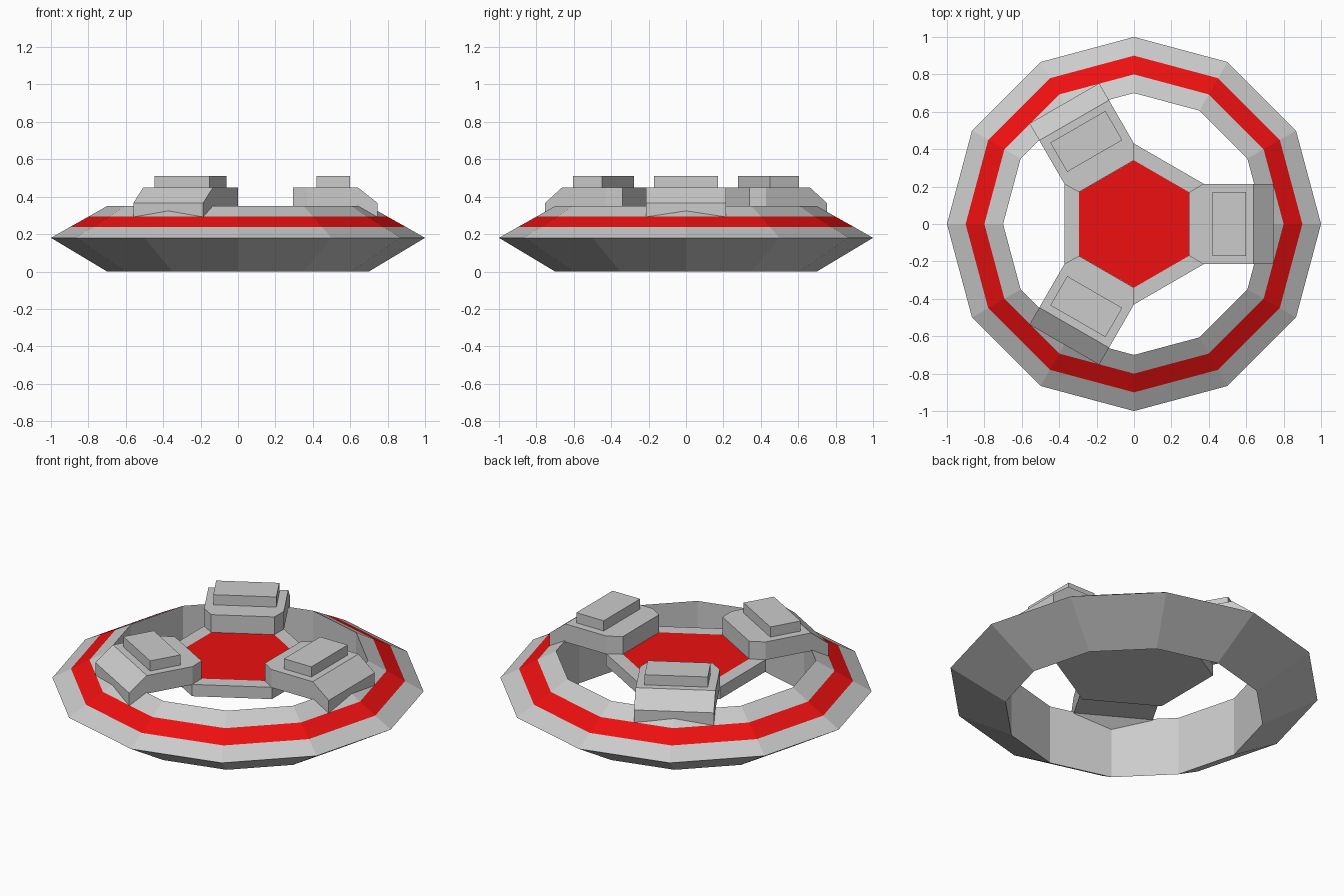
import bpy, bmesh
from math import cos, sin, pi, radians
from mathutils import Matrix

if "Cube" in bpy.data.objects:
    bpy.data.objects.remove(bpy.data.objects["Cube"])

red = bpy.data.materials.new("red")
red.diffuse_color = (0.85, 0.005, 0.005, 1)
red.use_nodes = True
red.node_tree.nodes["Principled BSDF"].inputs["Base Color"].default_value = red.diffuse_color
grey = bpy.data.materials.new("grey")
grey.diffuse_color = (0.8, 0.8, 0.8, 1)
grey.use_nodes = True
grey.node_tree.nodes["Principled BSDF"].inputs["Base Color"].default_value = grey.diffuse_color


def finish(name, bm, mats=()):
    bmesh.ops.recalc_face_normals(bm, faces=bm.faces[:])
    me = bpy.data.meshes.new(name)
    bm.to_mesh(me)
    bm.free()
    for m in mats:
        me.materials.append(m)
    ob = bpy.data.objects.new(name, me)
    bpy.context.collection.objects.link(ob)
    return ob


def bridge(bm, a, b, mat=0):
    n = len(a)
    for i in range(n):
        j = (i + 1) % n
        bm.faces.new((a[i], a[j], b[j], b[i])).material_index = mat


def loop(bm, n, r, z, phase=0.0):
    return [bm.verts.new((r * cos(phase + 2 * pi * i / n), r * sin(phase + 2 * pi * i / n), z))
            for i in range(n)]


# Twelve-sided outer ring with a red band on its upper slope
bm = bmesh.new()
profile = [(0.7, 0), (1.0, 0.18), (0.9, 0.237), (0.8, 0.293), (0.7, 0.35)]
loops = [loop(bm, 12, r, z) for r, z in profile]
for i in range(5):
    bridge(bm, loops[i], loops[(i + 1) % 5], 1 if i == 2 else 0)
finish("outer_ring", bm, (grey, red))

# Hexagonal hub with a red top panel
bm = bmesh.new()
loops = [loop(bm, 6, r, z, pi / 2) for r, z in [(0.43, 0.275), (0.43, 0.345), (0.34, 0.345)]]
bm.faces.new(loops[0])
bridge(bm, loops[0], loops[1])
bridge(bm, loops[1], loops[2])
bm.faces.new(loops[2]).material_index = 1
finish("hub", bm, (grey, red))


# Three arms bending down onto the ring, each with a raised block on top
# stations: distance from centre, half width, bottom, top
stations = [(0.295, 0.17, 0.343, 0.45), (0.37, 0.215, 0.343, 0.45),
            (0.64, 0.215, 0.343, 0.45), (0.745, 0.215, 0.26, 0.367)]
for k in range(3):
    turn = Matrix.Rotation(radians(120 * k), 4, 'Z')
    bm = bmesh.new()
    secs = [[bm.verts.new((u, y, z)) for y, z in ((-w, b), (w, b), (w, t), (-w, t))]
            for u, w, b, t in stations]
    for a, b in zip(secs, secs[1:]):
        bridge(bm, a, b)
    bm.faces.new(secs[0])
    bm.faces.new(secs[-1])
    finish(f"arm_{k + 1}", bm).matrix_world = turn

    bm = bmesh.new()
    bmesh.ops.create_cube(bm, size=1, matrix=Matrix.Translation((0.51, 0, 0.475))
                          @ Matrix.Diagonal((0.18, 0.34, 0.07, 1)))
    finish(f"arm_block_{k + 1}", bm).matrix_world = turn
